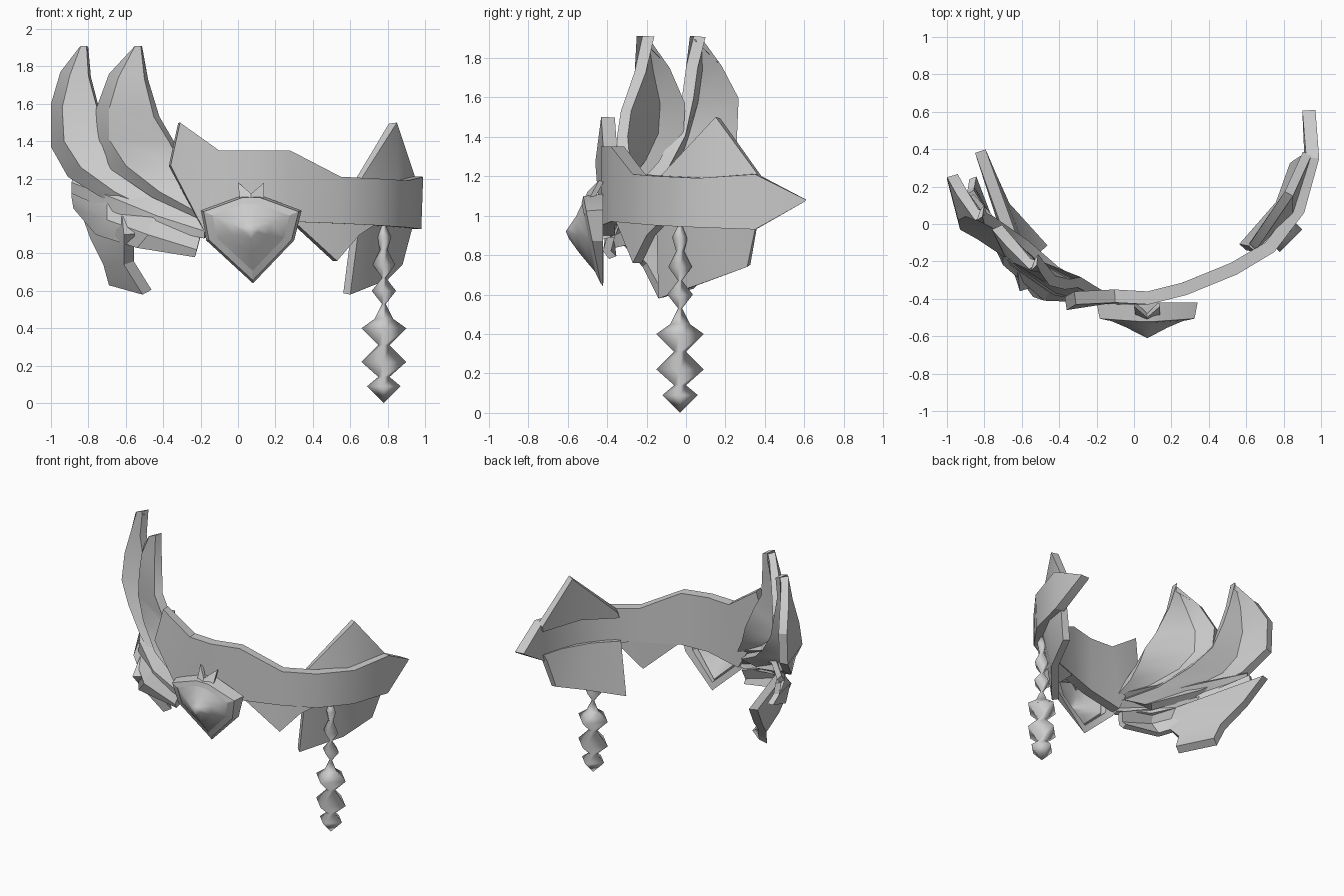
import bpy
import bmesh
from math import cos, sin, pi, radians
from mathutils import Vector

default = bpy.data.objects.get("Cube")
if default:
    bpy.data.objects.remove(default)

GREY = (0.6, 0.6, 0.6, 1.0)
metal = bpy.data.materials.new("plain grey")
metal.use_nodes = True
metal.diffuse_color = GREY
metal.node_tree.nodes["Principled BSDF"].inputs["Base Color"].default_value = GREY


def centi(points):
    """Points given in hundredths of a unit."""
    return [Vector(p) / 100 for p in points]


def finish(name, bm, smooth_angle, thickness=0.0):
    """Turn a bmesh into a shaded object, optionally thickened inward."""
    bmesh.ops.remove_doubles(bm, verts=bm.verts, dist=0.0005)
    mesh = bpy.data.meshes.new(name)
    bm.to_mesh(mesh)
    bm.free()
    mesh.materials.append(metal)
    obj = bpy.data.objects.new(name, mesh)
    bpy.context.collection.objects.link(obj)
    bpy.ops.object.select_all(action='DESELECT')
    obj.select_set(True)
    bpy.context.view_layer.objects.active = obj
    if thickness:
        solid = obj.modifiers.new("thickness", 'SOLIDIFY')
        solid.thickness = thickness
        solid.offset = -1
        bpy.ops.object.modifier_apply(modifier=solid.name)
    bpy.ops.object.shade_smooth_by_angle(angle=radians(smooth_angle))


def bridge(bm, first, second, closed=False):
    """Quads between two rows of vertices."""
    count = len(first)
    for i in range(count if closed else count - 1):
        j = (i + 1) % count
        bm.faces.new((first[i], first[j], second[j], second[i]))


def ribbon(name, *lines, thickness=0.06):
    """Curved plate through two or more lines, edge to edge."""
    bm = bmesh.new()
    rows = [[bm.verts.new(p) for p in centi(line)] for line in lines]
    for first, second in zip(rows, rows[1:]):
        bridge(bm, first, second)
    finish(name, bm, 28, thickness)


# Belt: lower edge and upper edge, ending in a point at the back left
ribbon("belt",
       [(-36, -46, 127), (-17, -43, 90), (8, -43, 95), (28, -38, 97), (55, -27, 96),
        (75, -15, 95), (90, 6, 94), (98, 35, 93), (97, 60, 107)],
       [(-31, -43, 150), (-10, -42, 135), (8, -43, 135), (28, -38, 135), (55, -27, 121),
        (75, -15, 120), (91, 6, 119), (99, 35, 121), (97, 61, 108)],
       thickness=0.07)

# Left side plates behind the belt
ribbon("left_upper_spike",
       [(65, -14, 116), (85, 5, 116), (95, 36, 116)],
       [(66, -13, 120), (85, 15, 150), (95, 37, 120)], thickness=0.05)
ribbon("left_hip_plate",
       [(60, -14, 58), (80, 9, 66), (88, 31, 74), (93, 35, 93)],
       [(65, -15, 97), (80, 0, 97), (91, 20, 97), (95, 36, 97)], thickness=0.05)
ribbon("front_flap",
       [(29, -36, 98), (53, -27, 76), (65, -20, 90), (74, -14, 96)],
       [(29, -36, 99), (53, -26, 99), (65, -20, 99), (74, -14, 99)],
       thickness=0.05)

# Two tall flame-shaped blades on the right: outer edge, crease, inner edge
ribbon("outer_blade",
       [(-85, 2, 190), (-95, 16, 177), (-100, 25, 160), (-100, 24, 137),
        (-91, 7, 121), (-70, -13, 108), (-42, -32, 96)],
       [(-84, 2, 191), (-90, 4, 175), (-94, 2, 158), (-93, -3, 140),
        (-84, -8, 126), (-66, -20, 113), (-38, -36, 99)],
       [(-81, 4, 191), (-80, 0, 175), (-76, -2, 160), (-70, -6, 142),
        (-58, -14, 127), (-42, -28, 112), (-22, -40, 100)])
ribbon("inner_blade",
       [(-56, -24, 190), (-69, -11, 176), (-76, -3, 157), (-75, -4, 140),
        (-68, -13, 125), (-46, -30, 110), (-22, -41, 99)],
       [(-55, -25, 191), (-64, -21, 174), (-69, -17, 157), (-69, -18, 141),
        (-60, -25, 127), (-42, -37, 113), (-20, -43, 101)],
       [(-52, -22, 191), (-50, -26, 173), (-45, -33, 153), (-37, -35, 140),
        (-30, -34, 127), (-24, -37, 115), (-17, -41, 104)])

# Layered lower feathers and the right hip plate
ribbon("upper_feather",
       [(-89, 16, 112), (-66, -22, 102), (-45, -36, 94), (-18, -42, 88)],
       [(-89, 12, 118), (-65, -22, 109), (-43, -38, 100), (-18, -43, 92)],
       [(-88, 14, 122), (-62, -16, 116), (-40, -32, 108), (-17, -41, 98)],
       thickness=0.04)
ribbon("lower_feather",
       [(-88, 24, 104), (-76, -8, 90), (-54, -39, 83), (-23, -39, 78)],
       [(-89, 18, 110), (-70, -22, 98), (-48, -41, 90), (-22, -42, 82)],
       [(-89, 16, 118), (-70, -14, 108), (-45, -36, 100), (-20, -40, 90)],
       thickness=0.04)
ribbon("right_hip_plate",
       [(-85, 38, 105), (-79, 24, 88), (-72, 9, 74), (-69, 4, 63)],
       [(-62, -26, 100), (-61, -36, 90), (-61, -22, 74), (-51, -14, 58)])

# Buckle: open shield frame around a pointed stone, built as shrinking rings
shield = centi([(-20, 0, 103), (-17, 0, 87), (8, 0, 64), (30, 0, 87),
                (34, 0, 103), (12, 0, 111), (2, 0, 111)])
middle = Vector((0.07, 0, 0.92))


def shield_ring(bm, scale, depth, tilt):
    ring = []
    for p in shield:
        q = middle + (p - middle) * scale
        q.y = -depth - tilt * (q.z - middle.z)
        ring.append(bm.verts.new(q))
    return ring


def shield_shell(name, sections, smooth_angle, thickness=0.0):
    bm = bmesh.new()
    rings = [shield_ring(bm, *section) for section in sections]
    for first, second in zip(rings, rings[1:]):
        bridge(bm, first, second, True)
    finish(name, bm, smooth_angle, thickness)


shield_shell("buckle_frame", [(0.78, 0.44, 0.1), (1, 0.42, 0), (0.94, 0.485, 0.2),
                              (0.76, 0.5, 0.2), (0.78, 0.44, 0.1)], 25)
shield_shell("buckle_stone", [(0.77, 0.495, 0.2), (0.4, 0.55, 0.1), (0.15, 0.59, 0),
                              (0, 0.61, 0)], 60, 0.02)

# Small crown on top of the buckle
ribbon("buckle_crown",
       [(1, -50, 107), (7, -54, 103), (14, -50, 107)],
       [(0, -44, 118), (7, -50, 112), (14, -44, 118)], thickness=0.025)

# Hanging string of square beads: radius and height pairs, bottom to top
profile = [(0, 0), (9, 9), (3, 14), (12, 22), (3, 31), (12, 40), (5, 45), (1, 53),
           (6.5, 60), (1, 67), (6, 74), (2, 82), (4, 89), (1, 95)]
bm = bmesh.new()
rings = []
for radius, height in profile:
    ring = []
    for k in range(4):
        angle = k * pi / 2
        ring.append(bm.verts.new((0.78 + radius / 100 * cos(angle),
                                  -0.03 + radius / 100 * sin(angle), height / 100)))
    rings.append(ring)
for first, second in zip(rings, rings[1:]):
    bridge(bm, first, second, True)
bm.faces.new(rings[-1])
finish("bead_string", bm, 110)
